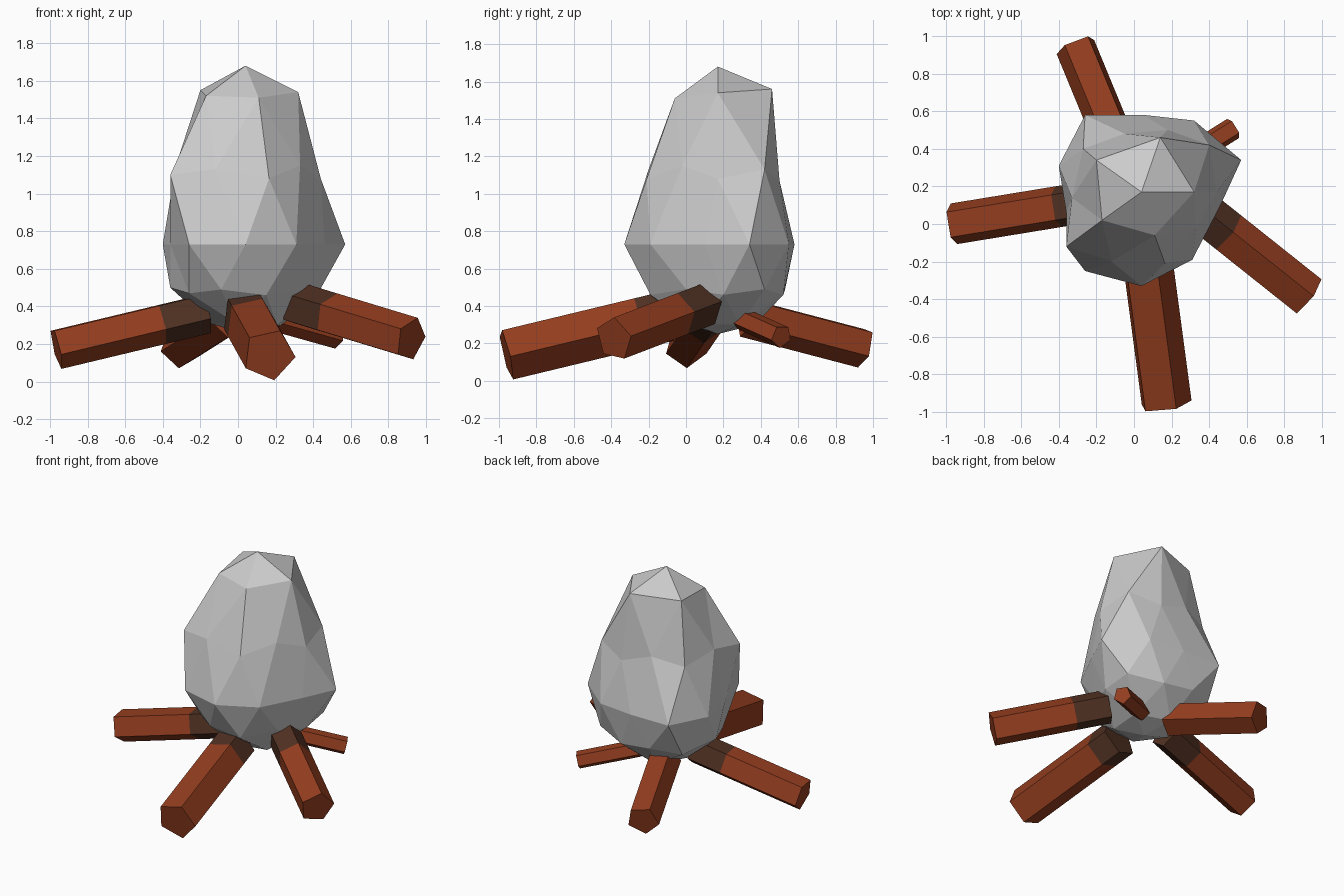
import bpy, bmesh
from math import cos, sin, tau, atan2, degrees, radians
from mathutils import Vector

if "Cube" in bpy.data.objects:
    bpy.data.objects.remove(bpy.data.objects["Cube"])


def material(name, rgb):
    m = bpy.data.materials.new(name)
    m.diffuse_color = (*rgb, 1)
    m.use_nodes = True
    m.node_tree.nodes["Principled BSDF"].inputs["Base Color"].default_value = m.diffuse_color
    return m


def finish(name, bm, mats=()):
    bmesh.ops.recalc_face_normals(bm, faces=bm.faces[:])
    me = bpy.data.meshes.new(name)
    bm.to_mesh(me)
    bm.free()
    for m in mats:
        me.materials.append(m)
    ob = bpy.data.objects.new(name, me)
    bpy.context.collection.objects.link(ob)
    return ob


bark = material("bark", (0.30, 0.048, 0.014))
char = material("char", (0.08, 0.03, 0.016))

# Boulder-like centre: an icosphere whose rings are pulled to the measured outline
# Each ring runs counter-clockwise, top to bottom
rings = [
    [(0.04, 0.17, 1.68)],
    [(0.32, 0.17, 1.54), (0.14, 0.46, 1.56), (-0.20, 0.34, 1.55),
     (-0.17, 0.02, 1.52), (0.11, -0.06, 1.51)],
    [(0.40, 0.42, 1.13), (-0.05, 0.48, 1.15), (-0.33, 0.14, 1.15),
     (-0.12, -0.20, 1.13), (0.33, -0.02, 1.15)],
    [(0.44, 0.17, 1.08), (0.18, 0.50, 1.07), (-0.27, 0.40, 1.10),
     (-0.36, -0.12, 1.10), (0.165, -0.21, 1.08)],
    [(0.57, 0.34, 0.73), (0.32, 0.55, 0.73), (0.05, 0.58, 0.73),
     (-0.26, 0.58, 0.73), (-0.40, 0.31, 0.73), (-0.36, 0.06, 0.73),
     (-0.26, -0.25, 0.73), (0.04, -0.33, 0.73), (0.31, -0.19, 0.73),
     (0.46, 0.10, 0.73)],
    [(0.41, 0.42, 0.49), (-0.07, 0.53, 0.49), (-0.36, 0.16, 0.50),
     (-0.09, -0.20, 0.49), (0.33, 0.0, 0.49)],
    [(0.42, 0.20, 0.46), (0.17, 0.52, 0.46), (-0.27, 0.43, 0.46),
     (-0.26, -0.06, 0.47), (0.15, -0.19, 0.46)],
    [(0.23, 0.29, 0.30), (-0.01, 0.37, 0.30), (-0.15, 0.17, 0.31),
     (-0.01, -0.02, 0.31), (0.21, 0.04, 0.30)],
    [(0.05, 0.17, 0.25)],
]
bm = bmesh.new()
bmesh.ops.create_icosphere(bm, subdivisions=2, radius=1)
levels = {}
for v in bm.verts:
    levels.setdefault(round(v.co.z, 2) + 0.0, []).append(v)
for z, ring in zip(sorted(levels, reverse=True), rings):
    verts = sorted(levels[z], key=lambda v: (degrees(atan2(v.co.y, v.co.x)) + 2) % 360)
    for v, p in zip(verts, ring):
        v.co = p
finish("centre_stone", bm)


# Five-sided logs leaning in under the centre, with charred inner ends
def log(name, outer, inner, r, phase, char_at=None, sides=5):
    a, b = Vector(outer), Vector(inner)
    d = (a - b).normalized()
    u = Vector((0, 0, 1)).cross(d).normalized()
    w = d.cross(u)
    stops = [0, 1] if char_at is None else [0, char_at, 1]
    bm = bmesh.new()
    loops = []
    for t in stops:
        c = a.lerp(b, t)
        angles = [radians(phase) + tau * i / sides for i in range(sides)]
        loops.append([bm.verts.new(c + r * (u * cos(q) + w * sin(q))) for q in angles])
    for k in range(len(loops) - 1):
        for i in range(sides):
            j = (i + 1) % sides
            f = bm.faces.new((loops[k][i], loops[k][j], loops[k + 1][j], loops[k + 1][i]))
            f.material_index = k
    bm.faces.new(loops[0])
    bm.faces.new(loops[-1]).material_index = len(stops) - 2
    finish(name, bm, (bark, char))


log("left_log", (-0.965, 0.0, 0.18), (-0.17, 0.13, 0.37), 0.115, -18, 0.70)
log("front_log", (0.165, -0.96, 0.143), (0.05, -0.10, 0.35), 0.143, -5, 0.82)
log("right_log", (0.92, -0.385, 0.225), (0.31, 0.10, 0.41), 0.12, 7, 0.70)
log("back_log", (-0.31, 0.95, 0.18), (-0.05, 0.32, 0.345), 0.113, -10)
log("small_log", (0.53, 0.51, 0.237), (0.18, 0.29, 0.335), 0.063, -18)
